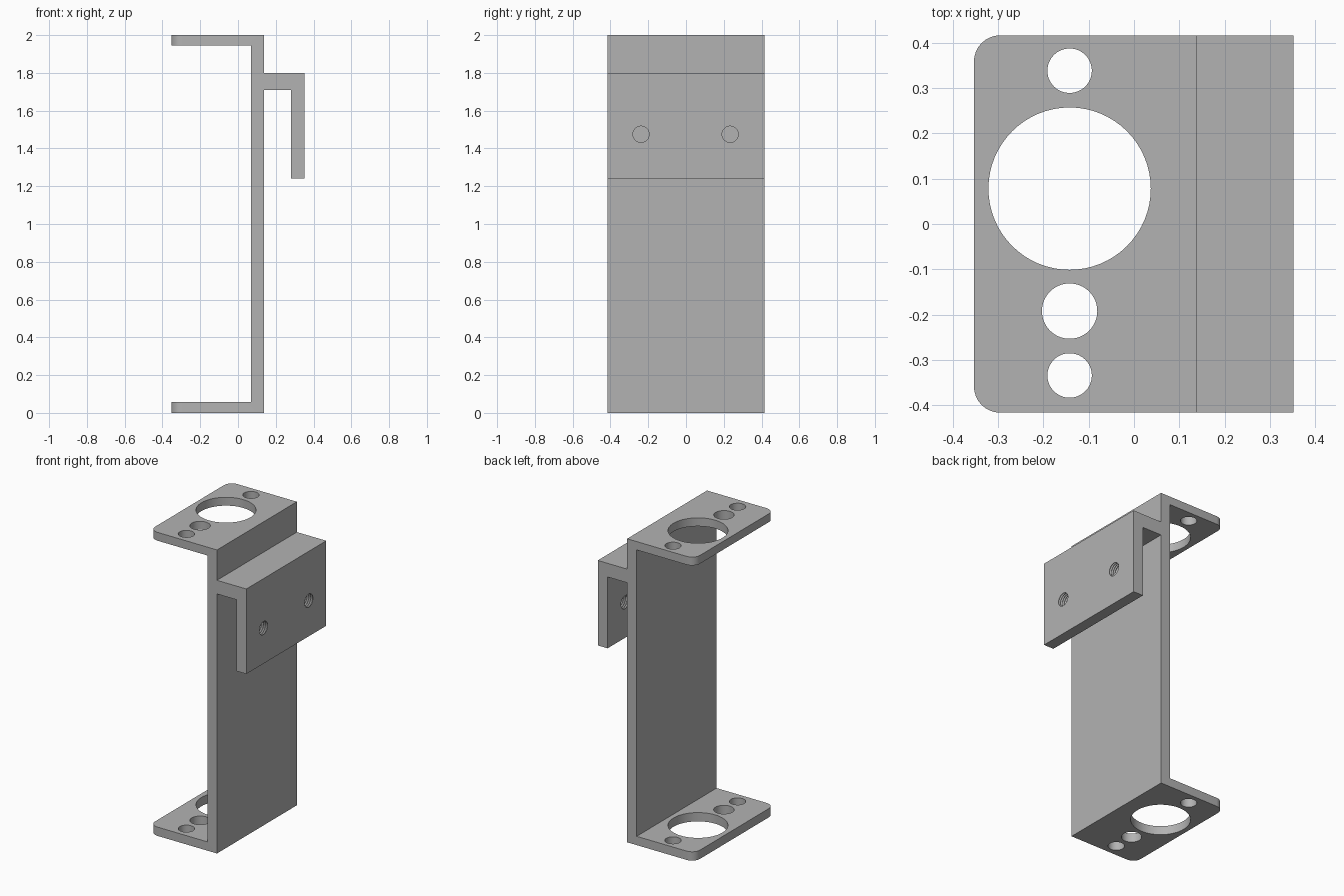
import bpy, bmesh
from math import cos, sin, tau

cube = bpy.data.objects.get("Cube")
if cube:
    bpy.data.objects.remove(cube, do_unlink=True)

HALF_WIDTH = 0.416

grey = bpy.data.materials.new("grey metal")
grey.use_nodes = True
colour = (0.45, 0.45, 0.45, 1)
grey.diffuse_color = colour
grey.node_tree.nodes["Principled BSDF"].inputs["Base Color"].default_value = colour


def make_object(name, bm):
    bmesh.ops.recalc_face_normals(bm, faces=bm.faces)
    mesh = bpy.data.meshes.new(name)
    bm.to_mesh(mesh)
    bm.free()
    mesh.materials.append(grey)
    obj = bpy.data.objects.new(name, mesh)
    bpy.context.collection.objects.link(obj)
    return obj


def lathe(name, rings, place, sides):
    """Closed round solid from (distance, radius) rings along an axis."""
    bm = bmesh.new()
    loops = [[bm.verts.new(place(d, r * cos(tau * i / sides), r * sin(tau * i / sides)))
              for i in range(sides)] for d, r in rings]
    for a, b in zip(loops, loops[1:]):
        for i in range(sides):
            j = (i + 1) % sides
            bm.faces.new((a[i], a[j], b[j], b[i]))
    bm.faces.new(loops[0])
    bm.faces.new(loops[-1])
    return make_object(name, bm)


# Bracket: side profile extruded across the width
profile = [(-0.353, 0), (0.138, 0), (0.138, 1.71), (0.28, 1.71), (0.28, 1.24),
           (0.352, 1.24), (0.352, 1.8), (0.138, 1.8), (0.138, 2), (-0.353, 2),
           (-0.353, 1.945), (0.068, 1.945), (0.068, 0.058), (-0.353, 0.058)]
bm = bmesh.new()
face = bm.faces.new([bm.verts.new((x, -HALF_WIDTH, z)) for x, z in profile])
side = bmesh.ops.extrude_face_region(bm, geom=[face])
bmesh.ops.translate(bm, vec=(0, 2 * HALF_WIDTH, 0),
                    verts=[v for v in side["geom"] if isinstance(v, bmesh.types.BMVert)])

# Rounded free corners of both flanges
corners = [e for e in bm.edges
           if all(v.co.x < -0.35 for v in e.verts)
           and abs(e.verts[0].co.y - e.verts[1].co.y) < 0.001]
bmesh.ops.bevel(bm, geom=corners, offset=0.058, segments=8, profile=0.5, affect='EDGES')
bracket = make_object("bracket", bm)

# Holes through both flanges: centre y and radius
cutters = []
for y, radius in [(0.078, 0.179), (0.338, 0.049), (-0.192, 0.061), (-0.334, 0.049)]:
    cutters.append(lathe("flange_hole_cutter", [(-0.1, radius), (2.1, radius)],
                         lambda d, a, b: (-0.142 + a, y + b, d), 64))

# Threaded screw holes through the hook plate
pitch = 0.014
thread = [(0.25, 0.043)]
for k in range(5):
    start = 0.2805 + k * pitch
    thread += [(start + 0.001, 0.043), (start + pitch / 2, 0.051), (start + pitch - 0.001, 0.043)]
thread.append((0.4, 0.043))
for y in (-0.238, 0.234):
    cutters.append(lathe("screw_hole_cutter", thread,
                         lambda d, a, b: (d, y + a, 1.475 + b), 32))

bpy.ops.object.select_all(action='DESELECT')
bracket.select_set(True)
bpy.context.view_layer.objects.active = bracket
for cutter in cutters:
    cutter.hide_render = True
    cut = bracket.modifiers.new("hole", 'BOOLEAN')
    cut.operation = 'DIFFERENCE'
    cut.solver = 'EXACT'
    cut.object = cutter
    bpy.ops.object.modifier_apply(modifier=cut.name)
for cutter in cutters:
    bpy.data.objects.remove(cutter, do_unlink=True)

bpy.ops.object.shade_smooth_by_angle(angle=0.5)
